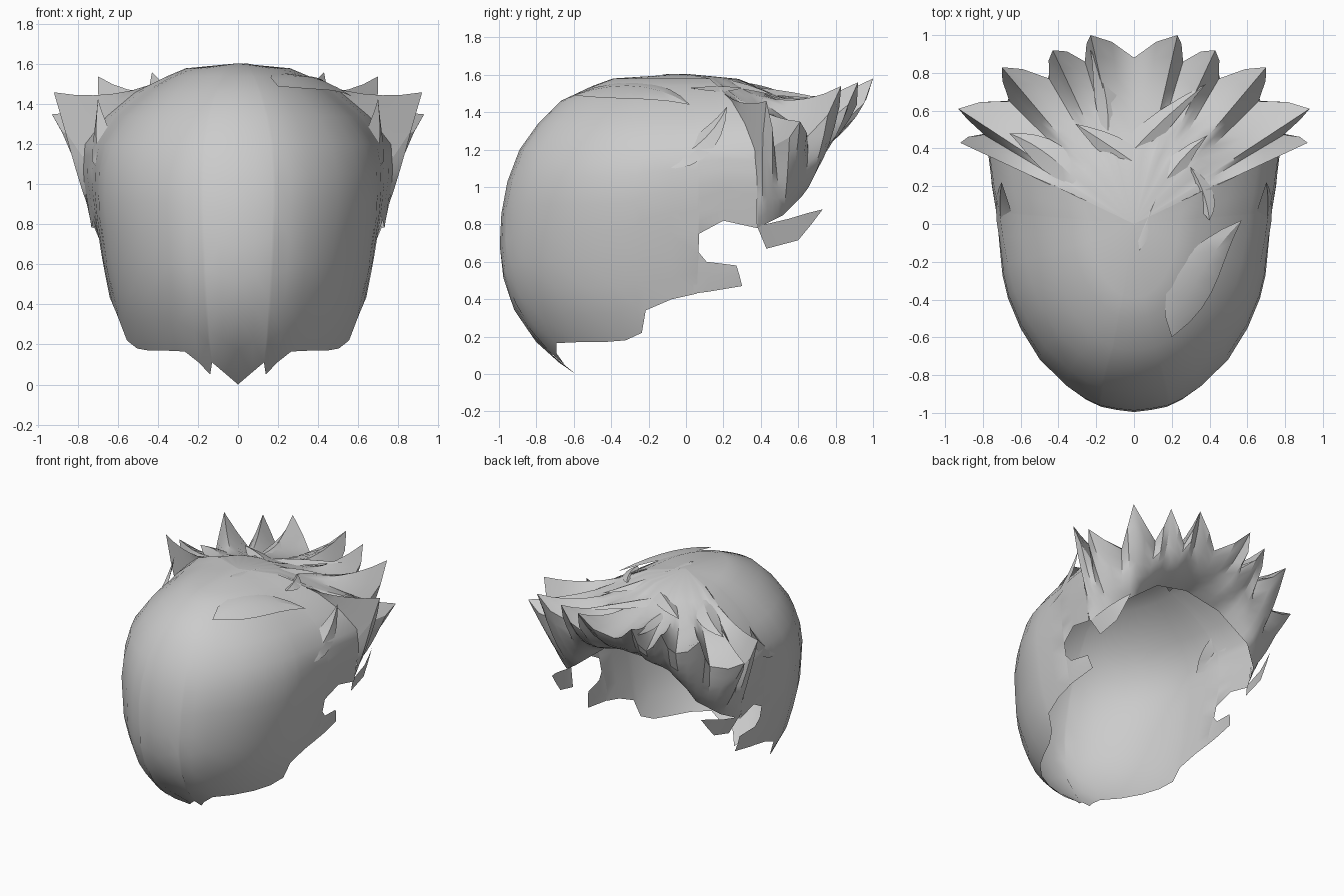
import bpy, bmesh, math
from mathutils import Vector as V

if "Cube" in bpy.data.objects:
    bpy.data.objects.remove(bpy.data.objects["Cube"])


def finish(name, bm, mirror=False, angle=40):
    bmesh.ops.remove_doubles(bm, verts=bm.verts, dist=0.0005)
    bmesh.ops.recalc_face_normals(bm, faces=bm.faces)
    me = bpy.data.meshes.new(name)
    bm.to_mesh(me)
    bm.free()
    ob = bpy.data.objects.new(name, me)
    bpy.context.collection.objects.link(ob)
    if mirror:
        m = ob.modifiers.new("mirror", 'MIRROR')
        m.use_clip = True
    bpy.ops.object.select_all(action='DESELECT')
    ob.select_set(True)
    bpy.context.view_layer.objects.active = ob
    bpy.ops.object.shade_smooth_by_angle(angle=math.radians(angle))
    return ob


def add_grid(bm, cols):
    vs = [[bm.verts.new(p) for p in c] for c in cols]
    for a, b in zip(vs, vs[1:]):
        for i in range(len(a) - 1):
            bm.faces.new((a[i], b[i], b[i + 1], a[i + 1]))


def bez(a, b, c, t):
    return a * (1 - t) ** 2 + b * 2 * t * (1 - t) + c * t * t


def interp(table, z, k):
    for p, q in zip(table, table[1:]):
        if z <= q[0]:
            f = (z - p[0]) / (q[0] - p[0])
            return p[k] + (q[k] - p[k]) * f
    return table[-1][k]


# head outline by height: z, side scale, back scale, side scale near the temples
SCALE = [(0, .68, .59, .68), (.07, .70, .70, .7), (.17, .70, .80, .7), (.24, .77, .86, .77),
         (.38, .82, .94, .83), (.6, .885, 1, .89), (.9, .94, .985, .95), (1.05, .935, .95, .98),
         (1.2, .89, .89, .97), (1.34, .76, .79, .83), (1.46, .58, .67, .65),
         (1.54, .42, .50, .45), (1.58, .30, .39, .33), (1.605, 0, 0, 0)]


def on_head(x, y, z):
    f = min(1, max(0, (y + .3) / .6))
    sx = interp(SCALE, z, 1) * (1 - f) + interp(SCALE, z, 3) * f
    sy = interp(SCALE, z, 2)
    if y > 0:
        sy = sx if z > 1.2 else 1
    return V((x * sx, y * sy, z))


# main cap: plan x, plan y, height of the lower edge
PLAN = [(0, -1, 0), (.10, -.99, .06), (.185, -.975, .11), (.2, -.97, .05), (.28, -.935, .11),
        (.38, -.87, .165), (.53, -.73, .17), (.64, -.56, .17), (.71, -.40, .18),
        (.74, -.28, .22), (.745, -.235, .34), (.755, -.08, .40), (.76, .06, .43),
        (.761, .07, .75), (.775, .2, .82), (.79, .38, .78)]
bm = bmesh.new()
cols = []
for x, y, low in PLAN:
    zs = [1.605, 1.58, 1.54, 1.46, 1.34] + [1.2 + (low - 1.2) * i / 7 for i in range(8)]
    cols.append([on_head(x, y, z) for z in zs])
add_grid(bm, cols)
finish("hair_cap", bm, True)

# sideburns
bm = bmesh.new()
add_grid(bm, [[(.64, .04, .43), (.66, .04, .55), (.68, .06, .66)],
              [(.64, .12, .44), (.66, .12, .53), (.67, .11, .60)],
              [(.63, .30, .47), (.645, .285, .53), (.65, .27, .58)]])
finish("sideburn", bm, True)

# flared fringe: alternating notches and tips along the front rim
RIM = [(0, .88, 1.40), (.23, 1.0, 1.58), (.26, .86, 1.36), (.43, .92, 1.56), (.45, .77, 1.36),
       (.70, .83, 1.54), (.66, .65, 1.27), (.93, .61, 1.35), (.79, .47, 1.22),
       (.92, .43, 1.46), (.765, .37, 1.12)]
ARCH = [V((0, .57, 1.21)), V((.28, .59, 1.14)), V((.52, .62, .95)),
        V((.66, .52, .85)), V((.725, .38, .78))]
rim = []
for i, p in enumerate(RIM):
    p = V(p)
    if i:
        mid = (p + rim[-1][0]) / 2
        out = V((mid.x, mid.y, 0)).normalized()
        rim.append((mid + out * .025 - V((0, 0, .02)), .5))
    rim.append((p, i % 2))
crown = V((0, 0, 1.605))
upper, lower = [], []
last = len(rim) - 1
for i, (p, tip) in enumerate(rim):
    u = i / last
    d = V((p.x, p.y, 0)).normalized()
    start = d * .28 + V((0, 0, 1.578))
    k = .72 - .1 * tip
    ctrl = V((p.x * k, p.y * k, 1.43 - .06 * tip + .06 * max(0, u - .8) / .2))
    upper.append([crown] + [bez(start, ctrl, p, j / 7) for j in range(8)])
    # the underside starts smooth and only splits into tufts near the rim
    near = [rim[min(last, abs(i + o))][0] for o in (-2, -1, 0, 1, 2)]
    q = sum(near, V()) / 5
    if i < 2:
        q.x = p.x
    f = min(u * 4, 3.999)
    a = ARCH[int(f)].lerp(ARCH[int(f) + 1], f - int(f))
    c = V((a.x * .5 + q.x * .5, a.y * .3 + q.y * .7, a.z * .7 + q.z * .3 - .05 * (1 - u)))
    lower.append([bez(a, c, p, j / 6) for j in range(7)])
bm = bmesh.new()
add_grid(bm, upper)
finish("fringe_top", bm, True, 30)
bm = bmesh.new()
add_grid(bm, lower)
finish("fringe_underside", bm, True, 30)


# pointed lock: curved ridge with two sloping sides
def lock(name, a, b, c, width, up=(0, 0, 1), ridge=.02, mirror=False, n=7):
    a, b, c, up = V(a), V(b), V(c), V(up)
    bm = bmesh.new()
    cols = []
    for i in range(n + 1):
        t = i / n
        p = bez(a, b, c, t)
        d = (b - a) * (1 - t) + (c - b) * t
        s = d.cross(up).normalized() * width * math.sin(math.pi * t ** .8) * .5
        r = up.normalized() * ridge * math.sin(math.pi * t)
        cols.append([p - s - r, p + r * .4, p + s - r])
    add_grid(bm, cols)
    finish(name, bm, mirror, 30)


# locks lying over the crown
lock("crown_lock_long", (-.30, .03, 1.55), (.0, .45, 1.53), (.38, .74, 1.47), .15)
lock("crown_lock_left", (.15, .22, 1.57), (-.1, .40, 1.54), (-.31, .53, 1.50), .14)
lock("crown_lock_right", (.03, -.14, 1.605), (.1, .25, 1.59), (.39, .47, 1.49), .15)
lock("crown_lock_middle", (-.14, .45, 1.49), (-.12, .70, 1.46), (-.23, .92, 1.50), .12)
lock("crown_lock_short", (.40, .02, 1.53), (.38, .18, 1.53), (.30, .30, 1.53), .10)
lock("crown_lock_outer", (-.28, .2, 1.54), (-.45, .40, 1.48), (-.66, .48, 1.43), .16)
lock("crown_lock_back", (.20, -.60, 1.49), (.30, -.25, 1.60), (.57, .02, 1.44), .24, (.35, -.15, 1))

# spikes above the temples, and loose locks in front of the ears
lock("temple_spike", (.69, -.14, 1.11), (.71, .12, 1.20), (.70, .22, 1.43), .15,
     (.75, -.1, .6), .02, True)
bm = bmesh.new()
add_grid(bm, [[(.72, .38, .79), (.67, .43, .67)], [(.70, .55, .83), (.66, .60, .715)],
              [(.67, .65, .86), (.65, .67, .80)], [(.64, .73, .88), (.64, .73, .879)]])
finish("ear_lock", bm, True)
